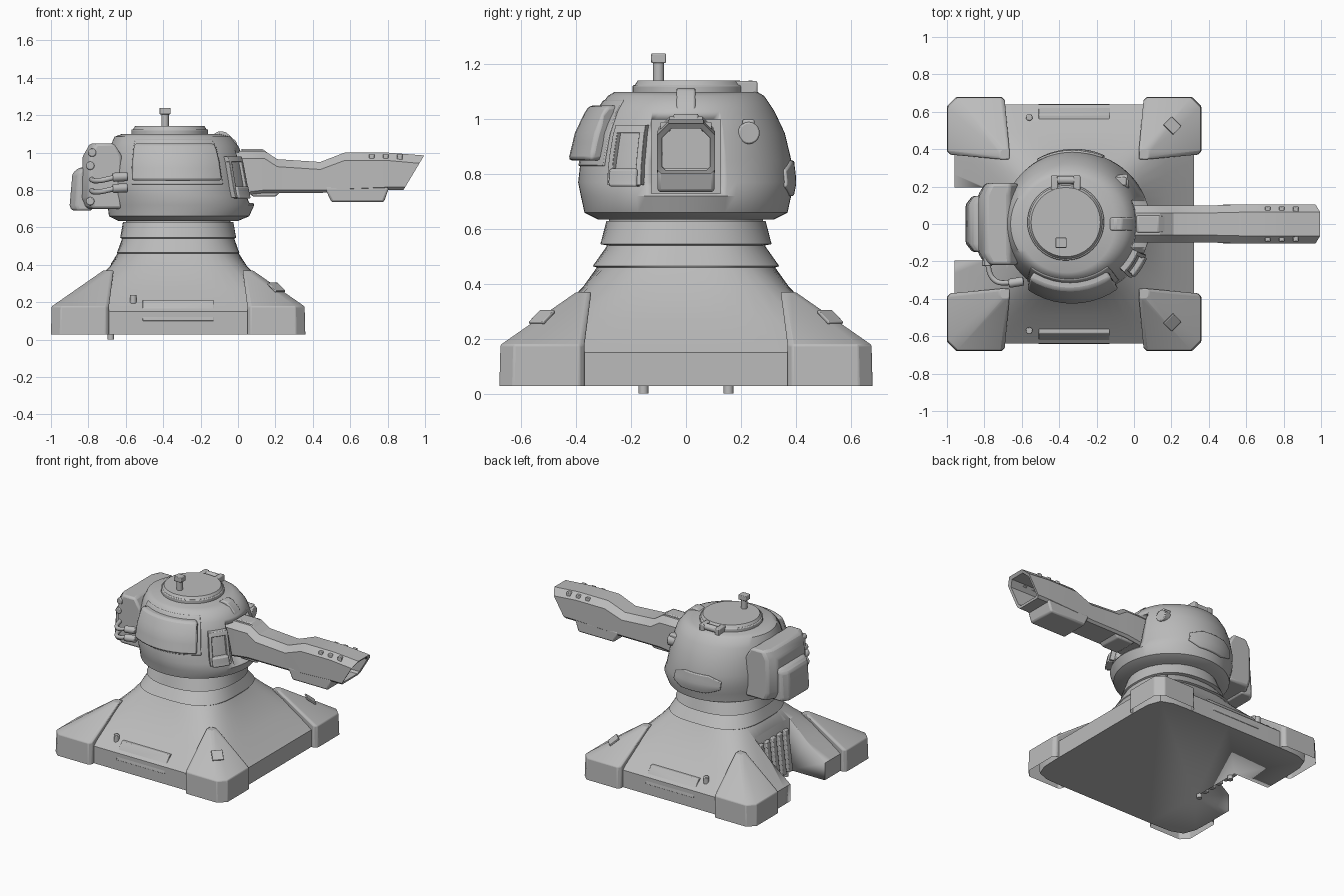
import bpy, bmesh
from math import sin, cos, pi, radians
from mathutils import Vector, Matrix

cube = bpy.data.objects.get("Cube")
if cube:
    bpy.data.objects.remove(cube)

CX = -0.32  # centre of the base
grey = bpy.data.materials.new("armour_grey")
grey.use_nodes = True
grey.diffuse_color = (0.5, 0.5, 0.5, 1)
grey.node_tree.nodes["Principled BSDF"].inputs["Base Color"].default_value = grey.diffuse_color


def finish(name, bm, bevel=0, angle=32):
    bmesh.ops.recalc_face_normals(bm, faces=bm.faces)
    me = bpy.data.meshes.new(name)
    bm.to_mesh(me)
    bm.free()
    me.materials.append(grey)
    ob = bpy.data.objects.new(name, me)
    bpy.context.collection.objects.link(ob)
    if bevel:
        mod = ob.modifiers.new("bevel", 'BEVEL')
        mod.width, mod.segments = bevel, 2
        mod.limit_method = 'ANGLE'
    bpy.ops.object.select_all(action='DESELECT')
    ob.select_set(True)
    bpy.context.view_layer.objects.active = ob
    bpy.ops.object.shade_smooth_by_angle(angle=radians(angle))
    return ob


def loft(name, rings, bevel=0, angle=32, closed=True):
    bm = bmesh.new()
    rows = [[bm.verts.new(p) for p in ring] for ring in rings]
    n = len(rows[0])
    for a, b in zip(rows, rows[1:]):
        for i in range(n):
            j = (i + 1) % n
            bm.faces.new((a[i], a[j], b[j], b[i]))
    if closed:
        bm.faces.new(rows[0])
    bm.faces.new(rows[-1])
    return finish(name, bm, bevel, angle)


def prism(name, outline, y0, y1, bevel=0):
    return loft(name, [[(x, y, z) for x, z in outline] for y in (y0, y1)], bevel)


def pinched_prism(name, outline, half, pinch, bevel):
    """Prism along y whose ends are drawn in toward the turret."""
    inner = max(x for x, z in outline)
    rings = []
    for y, k in ((-half, pinch), (-half * .7, 1), (half * .7, 1), (half, pinch)):
        rings.append([(inner + (x - inner) * k, y, z) for x, z in outline])
    return loft(name, rings, bevel)


def box(name, lo, hi, bevel=0, turn=None):
    bm = bmesh.new()
    bmesh.ops.create_cube(bm, size=1)
    size = Vector(hi) - Vector(lo)
    bmesh.ops.scale(bm, vec=size, verts=bm.verts)
    mat = Matrix.Translation((Vector(lo) + Vector(hi)) / 2)
    bmesh.ops.transform(bm, matrix=mat @ turn if turn else mat, verts=bm.verts)
    return finish(name, bm, bevel)


def rod(name, a, b, r0, r1=None, seg=20, bevel=0):
    a, b = Vector(a), Vector(b)
    bm = bmesh.new()
    bmesh.ops.create_cone(bm, cap_ends=True, segments=seg, radius1=r0,
                          radius2=r0 if r1 is None else r1, depth=(b - a).length)
    rot = (b - a).to_track_quat('Z', 'Y').to_matrix().to_4x4()
    bmesh.ops.transform(bm, matrix=Matrix.Translation((a + b) / 2) @ rot, verts=bm.verts)
    return finish(name, bm, bevel)


def oval(z, cx, rx, ry, power=2, n=64):
    pts = []
    for i in range(n):
        c, s = cos(2 * pi * i / n), sin(2 * pi * i / n)
        k = (abs(c) ** power + abs(s) ** power) ** (-1 / power)
        pts.append((cx + rx * c * k, ry * s * k, z))
    return pts


def cut(ob, cutter):
    mod = ob.modifiers.new("cut", 'BOOLEAN')
    mod.object, mod.operation, mod.solver = cutter, 'DIFFERENCE', 'EXACT'
    bpy.context.view_layer.update()
    me = bpy.data.meshes.new_from_object(ob.evaluated_get(bpy.context.evaluated_depsgraph_get()))
    ob.modifiers.clear()
    ob.data = me
    bpy.data.objects.remove(cutter)


# Base: square skirt blending into a round, stepped neck, with a flat floor
base = loft("base", [oval(z, CX, rx, ry, p) for z, rx, ry, p in (
    (.028, .64, .64, 12), (.15, .64, .64, 16), (.27, .49, .49, 9), (.39, .37, .375, 5),
    (.46, .325, .325, 3), (.465, .327, .34, 3), (.54, .30, .287, 2.4),
    (.545, .31, .312, 2.4), (.63, .295, .29, 2))])
cut(base, box("notch_cutter", (-1.2, -.195, -.1), (-.68, .195, .5)))

# Corner feet, open below, with a chamfered outer corner whose facet runs up to the neck
for sx, a in ((-1, "back"), (1, "fore")):
    for sy, b in ((-1, "right"), (1, "left")):
        def ring(z, lo, hi, c, d):
            pts = ((lo, lo), (hi - d, lo), (hi, lo + d), (hi, hi - c), (hi - c, hi), (lo + d, hi), (lo, hi - d))
            return [(CX + sx * x, sy * y, z) for x, y in pts]
        loft(f"foot_{a}_{b}", [ring(.028, .37, .68, .05, .018), ring(.178, .37, .676, .05, .018),
                               ring(.37, .345, .40, .02, .01)], .008, 25, False)
        if sx > 0:
            nrm = Vector((.42, sy * .42, .8)).to_track_quat('Z', 'Y').to_matrix().to_4x4()
            c = Vector((CX + .525, sy * .525, .279))
            box(f"foot_plate_{b}", c - Vector((.037, .037, .006)), c + Vector((.037, .037, .006)), .003, nrm)

# Side access panels and pegs
for s, b in ((-1, "right"), (1, "left")):
    wedge = ((.54, .10), (.643, .10), (.637, .145), (.583, .212), (.54, .212))
    loft(f"access_panel_{b}", [[(x, s * y, z) for y, z in wedge] for x in (-.51, -.13)], .003)
    rod(f"side_peg_{b}", (-.56, s * .57, .19), (-.56, s * .57, .24), .018, bevel=.004)
    rod(f"door_peg_{b}", (-.68, s * .155, 0), (-.68, s * .155, .06), .018)

# Slatted door in the notch
for i in range(5):
    y = -.14 + i * .07
    prism(f"door_slat_{i + 1}", [(-.67, .05), (-.735, .05), (-.70, .34), (-.67, .34)], y - .022, y + .022, .006)

# Collar and turret body with a forward chin
rod("turret_collar", (CX, 0, .60), (CX, 0, .66), .28, seg=48)
SHELL = ((.635, -.32, .32, .32), (.66, -.315, .375, .37), (.72, -.305, .392, .383), (.77, -.32, .385, .393),
         (.85, -.33, .38, .384), (.95, -.335, .365, .36), (1.03, -.34, .345, .322),
         (1.085, -.35, .31, .285), (1.1, -.36, .26, .26))
turret = loft("turret", [oval(*s) for s in SHELL], angle=40)
cut(turret, box("gun_slot_cutter", (-.12, -.125, .73), (.3, .125, 1.0)))


def shell_point(z, deg, off):
    for a, b in zip(SHELL, SHELL[1:]):
        if a[0] <= z <= b[0]:
            t = (z - a[0]) / (b[0] - a[0])
            cx, rx, ry = (a[k] + (b[k] - a[k]) * t for k in (1, 2, 3))
            return (cx + (rx + off) * cos(radians(deg)), (ry + off) * sin(radians(deg)), z)


def patch(name, z0, z1, a0, a1, off, bevel=.008, n=10, taper=0):
    """Armour plate that follows the turret wall."""
    rings = []
    for i in range(n + 1):
        t = i / n
        trim = taper * max(0, abs(2 * t - 1) - .5)
        lo, hi = z0 + trim, z1 - trim
        zs = [lo + (hi - lo) * k / 6 for k in range(7)]
        d = a0 + (a1 - a0) * t
        rings.append([shell_point(z, d, -.02) for z in zs] + [shell_point(z, d, off) for z in reversed(zs)])
    return loft(name, rings, bevel)


patch("side_armour", .85, 1.05, -125, -54, .045, .014)
patch("side_armour_seam", .83, 1.07, -129, -50, .006, .004)
patch("low_armour_left", .72, .85, 66, 120, .01, .006, 12, .07)

# Viewport frame beside the gun
patch("viewport_rear_bar", .76, .98, -43, -40, .03)
patch("viewport_front_bar", .76, .98, -26, -23, .03)
patch("viewport_top_bar", .95, .98, -43, -23, .03)
patch("viewport_block", .755, .82, -41, -25, .042)
patch("viewport_glass", .8, .96, -42, -24, .012)

# Gun: lofted barrel that folds back into a hollow, raked muzzle
def gun_ring(x, lo, hi, w, rake=0):
    top, low, mid = w * .4, w * .15, (lo + hi) / 2
    outline = ((-w + low, lo), (w - low, lo), (w, lo + low), (w, hi - top),
               (w - top, hi), (-w + top, hi), (-w, hi - top), (-w, lo + low))
    return [(x + rake * (z - mid), y, z) for y, z in outline]


loft("gun_barrel", [gun_ring(*s) for s in (
    (-.2, .77, 1.0, .09), (.02, .77, 1.01, .10), (.14, .785, 1.01, .10), (.21, .785, .965, .10),
    (.44, .785, .95, .10), (.57, .79, 1.0, .105), (.8, .80, 1.0, .105), (.94, .80, .985, .105, .6),
    (.935, .815, .967, .088, .6), (.7, .815, .967, .085))], angle=25)
prism("under_barrel_housing", [(.46, .82), (.50, .735), (.78, .735), (.81, .82)], -.104, .104, .012)
prism("under_barrel_rail", [(.04, .80), (.08, .765), (.2, .765), (.24, .80)], -.08, .08, .008)
prism("barrel_top_rib", [(.0, .99), (.02, 1.02), (.13, 1.02), (.17, .99)], -.045, .045, .006)
prism("gun_clip", [(-.15, 1.05), (-.13, 1.1), (-.1, 1.115), (-.065, 1.11), (-.01, 1.06), (.01, 1.0), (-.05, .99)],
      -.035, .035, .008)
for s, b in ((-1, "right"), (1, "left")):
    for i in range(3):
        x = .70 + i * .075
        box(f"barrel_vent_{b}_{i + 1}", (x, s * .075 - .018, .955), (x + .03, s * .075 + .018, .99), .004)

# Roof hatch with hinge and periscope
HX, HY = -.365, .01
rod("hatch_ring", (HX, HY, 1.085), (HX, HY, 1.125), .205, .205, 48, .006)
rod("hatch_lid", (HX, HY, 1.12), (HX, HY, 1.142), .20, .185, 48)
rod("hatch_hinge", (-.41, .235, 1.12), (-.32, .235, 1.12), .022)
for i, x in enumerate((-.425, -.305)):
    box(f"hinge_arm_{i + 1}", (x - .018, .18, 1.09), (x + .018, .26, 1.14), .006)
rod("periscope_stem", (-.39, -.1, 1.13), (-.39, -.1, 1.21), .02)
box("periscope_head", (-.42, -.127, 1.205), (-.36, -.073, 1.24), .004)

# Round sensor on the far side of the gun
rod("sensor", (-.13, .215, .95), (-.03, .23, .95), .04, bevel=.006)
box("sensor_mount", (-.13, .205, .97), (-.04, .25, 1.0), .008)

# Rear equipment pack
pinched_prism("rear_pack", [(-.62, .70), (-.81, .70), (-.835, .76), (-.83, .99), (-.79, 1.05), (-.67, 1.05),
                            (-.62, .98)], .218, .82, .015)
pinched_prism("rear_pack_cover", [(-.78, .69), (-.89, .69), (-.9, .72), (-.885, .89), (-.85, .92), (-.78, .92)],
              .15, .7, .012)
for i, (x, z) in enumerate(((-.78, 1.0), (-.79, .93), (-.79, .74))):
    rod(f"pack_knob_{i + 1}", (x, -.225, z), (x, -.12, z), .022, bevel=.006)

# Hoses from the pack to the turret wall
for i, z in enumerate((.80, .86)):
    cu = bpy.data.curves.new(f"hose_{i + 1}", 'CURVE')
    cu.dimensions, cu.bevel_depth, cu.bevel_resolution = '3D', .014, 3
    sp = cu.splines.new('BEZIER')
    path = ((-.79, -.18, z), (-.745, -.30, z - .01), (-.65, -.315, z + .01))
    sp.bezier_points.add(len(path) - 1)
    for bp, co in zip(sp.bezier_points, path):
        bp.co = co
        bp.handle_left_type = bp.handle_right_type = 'AUTO'
    cu.materials.append(grey)
    bpy.context.collection.objects.link(bpy.data.objects.new(cu.name, cu))
    rod(f"hose_plug_{i + 1}", (-.67, -.318, z + .008), (-.59, -.305, z + .012), .024, bevel=.006)
